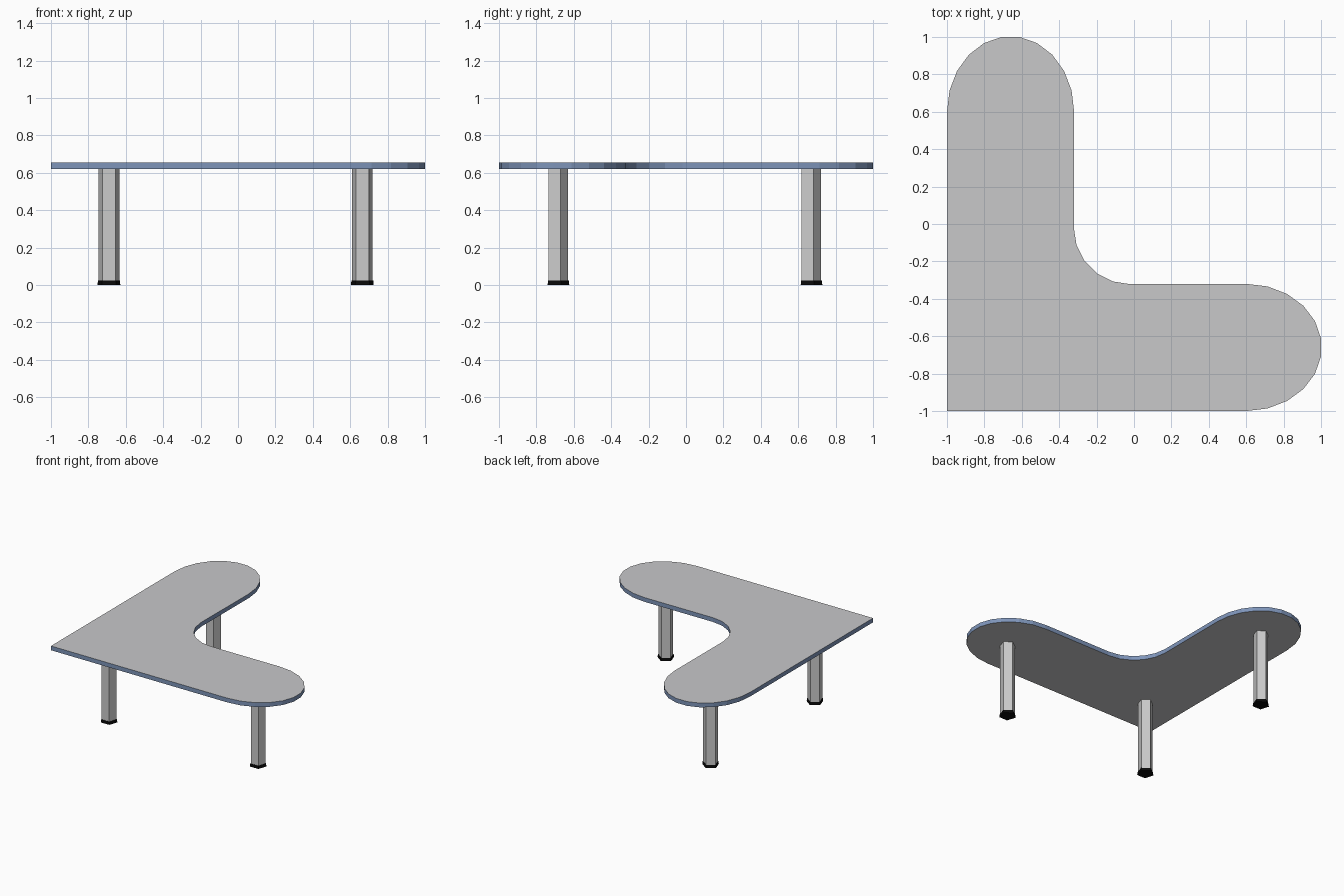
import bpy, bmesh, math
from mathutils import Matrix

if "Cube" in bpy.data.objects:
    bpy.data.objects.remove(bpy.data.objects["Cube"])


def material(name, rgb):
    m = bpy.data.materials.new(name)
    m.diffuse_color = (*rgb, 1)
    m.use_nodes = True
    m.node_tree.nodes["Principled BSDF"].inputs["Base Color"].default_value = m.diffuse_color
    return m


GREY = material("grey top", (0.58, 0.58, 0.59))
BLUE = material("blue edge", (0.21, 0.30, 0.49))
METAL = material("leg metal", (0.60, 0.60, 0.60))
BLACK = material("black foot", (0.003, 0.003, 0.003))


def make_object(name, bm, mats):
    bmesh.ops.recalc_face_normals(bm, faces=bm.faces)
    mesh = bpy.data.meshes.new(name)
    bm.to_mesh(mesh)
    bm.free()
    for m in mats:
        mesh.materials.append(m)
    obj = bpy.data.objects.new(name, mesh)
    bpy.context.collection.objects.link(obj)
    return obj


def arc(cx, cy, rx, ry, a0, a1, n):
    angles = [math.radians(a0 + (a1 - a0) * i / n) for i in range(n + 1)]
    return [(cx + rx * math.cos(a), cy + ry * math.sin(a)) for a in angles]


# L-shaped table top, with rounded ends and a rounded inner corner
right_end = arc(0.6, -0.66, 0.404, 0.34, -90, 90, 11)
inner = arc(-0.02, -0.02, 0.302, 0.302, 270, 180, 5)
back_end = [(y, x) for x, y in reversed(right_end)]
outline = [(-1, -1)] + right_end + inner + back_end
bm = bmesh.new()
base = bm.faces.new([bm.verts.new((x, y, 0.62)) for x, y in outline])
ext = bmesh.ops.extrude_face_region(bm, geom=[base], use_keep_orig=True)
top_verts = [g for g in ext["geom"] if isinstance(g, bmesh.types.BMVert)]
bmesh.ops.translate(bm, vec=(0, 0, 0.035), verts=top_verts)
bm.normal_update()
for f in bm.faces:
    f.material_index = 1 if abs(f.normal.z) < 0.5 else 0
make_object("table_top", bm, [GREY, BLUE])


def pentagon_post(name, x, y, r0, r1, z0, z1, mat):
    bm = bmesh.new()
    turn = Matrix.Translation((x, y, (z0 + z1) / 2))
    bmesh.ops.create_cone(bm, cap_ends=True, segments=5, radius1=r0,
                          radius2=r1, depth=z1 - z0)
    # point one corner towards the back
    v = max(bm.verts, key=lambda p: p.co.y)
    spin = math.pi / 2 - math.atan2(v.co.y, v.co.x)
    bmesh.ops.transform(bm, matrix=turn @ Matrix.Rotation(spin, 4, 'Z'),
                        verts=bm.verts)
    make_object(name, bm, [mat])


# Three five-sided legs with black feet
for label, x, y in (("corner", -0.69, -0.688), ("right", 0.665, -0.688),
                    ("back", -0.69, 0.665)):
    pentagon_post(label + "_leg", x, y, 0.058, 0.058, 0.02, 0.62, METAL)
    pentagon_post(label + "_foot", x, y, 0.064, 0.062, 0.0, 0.024, BLACK)
